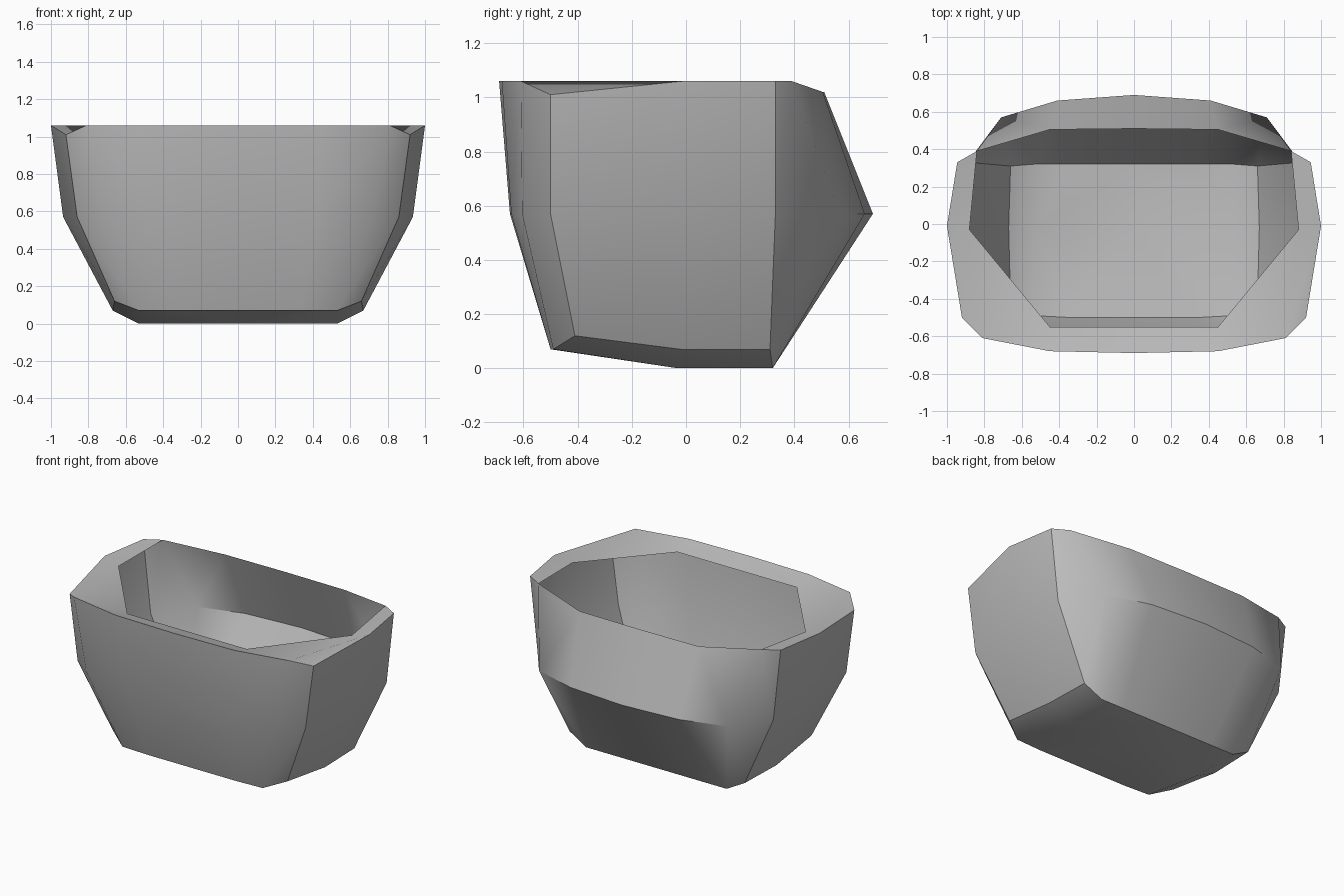
import bpy
import bmesh
import math

cube = bpy.data.objects.get("Cube")
if cube:
    bpy.data.objects.remove(cube)

gray = bpy.data.materials.new("plain_gray")
gray.use_nodes = True
color = (0.5, 0.5, 0.5, 1)
gray.diffuse_color = color
gray.node_tree.nodes["Principled BSDF"].inputs["Base Color"].default_value = color

# Half outlines of the tub, running from front centre to back centre
rim = [(0, -.69, 1.06), (.45, -.68, 1.06), (.81, -.61, 1.06), (.92, -.5, 1.01),
       (1, -.01, 1.06), (.945, .33, 1.06), (.84, .39, 1.06), (.45, .505, 1.02), (0, .51, 1.02)]
waist = [(0, -.65, .57), (.42, -.645, .57), (.72, -.605, .57), (.86, -.5, .57),
         (.935, -.02, .57), (.89, .33, .57), (.71, .57, .57), (.41, .66, .57), (0, .69, .57)]
foot = [(0, -.5, .07), (.34, -.5, .07), (.53, -.49, .07), (.66, -.41, .12),
        (.67, -.02, .07), (.66, .31, .07), (.53, .32, 0), (.35, .32, 0), (0, .32, 0)]
# Inner edge of the folded lip, and the crease across the underside
lip = [(0, -.55, 1.02), (.45, -.55, 1.02), (.88, -.03, 1.03)]
keel = [(0, -.03, 0), (.53, -.03, 0)]

bm = bmesh.new()
r, w, f, l, k = ([bm.verts.new(p) for p in ring] for ring in (rim, waist, foot, lip, keel))


def face(*verts):
    bm.faces.new(verts)


# Walls
for upper, lower in ((r, w), (w, f)):
    for i in range(len(upper) - 1):
        face(lower[i], lower[i + 1], upper[i + 1], upper[i])

# Lip folded inward along the front, corner and side
face(r[0], r[1], l[1], l[0])
face(r[1], r[2], l[1])
face(r[2], l[2], l[1])
face(r[2], r[3], r[4], l[2])
face(r[4], r[5], r[6], l[2])

# Underside: sloping front, side bevels and flat base
face(f[0], k[0], k[1], f[2], f[1])
face(f[2], k[1], f[4], f[3])
face(k[1], f[6], f[5], f[4])
face(k[0], f[8], f[7], f[6], k[1])
bmesh.ops.recalc_face_normals(bm, faces=bm.faces)

# Half shell, then mirrored across the middle
mesh = bpy.data.meshes.new("tub_shell")
bm.to_mesh(mesh)
bm.free()
mesh.materials.append(gray)
tub = bpy.data.objects.new("tub_shell", mesh)
bpy.context.collection.objects.link(tub)
mirror = tub.modifiers.new("mirror", 'MIRROR')
mirror.use_clip = True

bpy.ops.object.select_all(action='DESELECT')
tub.select_set(True)
bpy.context.view_layer.objects.active = tub
bpy.ops.object.modifier_apply(modifier=mirror.name)
bpy.ops.object.shade_smooth_by_angle(angle=math.radians(35))
